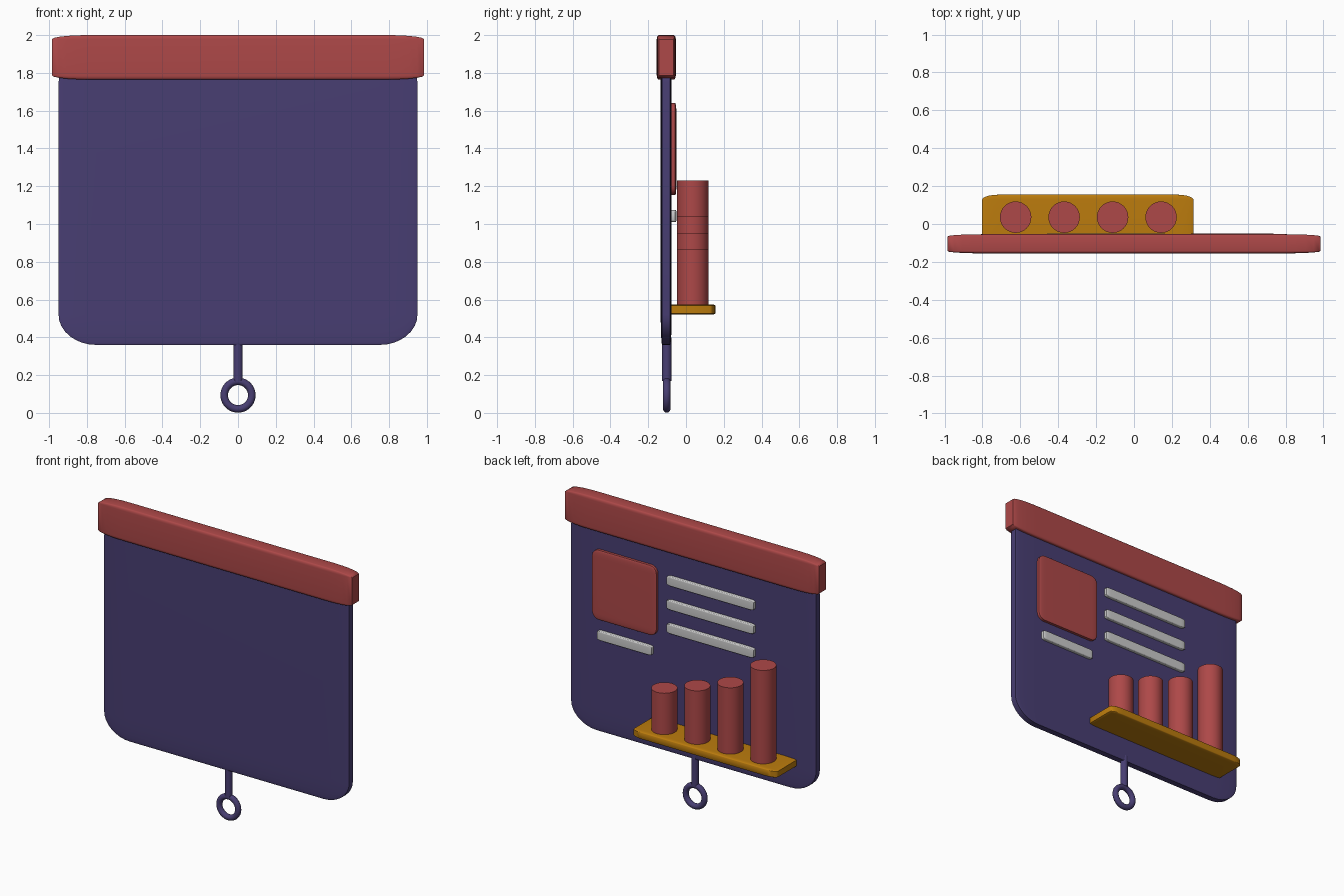
import bpy, bmesh
from math import pi
from mathutils import Vector

if "Cube" in bpy.data.objects:
    bpy.data.objects.remove(bpy.data.objects["Cube"])


def material(name, rgb):
    m = bpy.data.materials.new(name)
    m.diffuse_color = (*rgb, 1)
    m.use_nodes = True
    m.node_tree.nodes["Principled BSDF"].inputs["Base Color"].default_value = m.diffuse_color
    return m


PURPLE = material("purple", (0.065, 0.048, 0.17))
RED = material("red", (0.42, 0.065, 0.065))
GOLD = material("gold", (0.5, 0.2, 0.004))


def finish(ob, name, mat):
    ob.name = name
    if mat:
        ob.data.materials.append(mat)
    bpy.ops.object.select_all(action='DESELECT')
    bpy.context.view_layer.objects.active = ob
    ob.select_set(True)
    bpy.ops.object.shade_smooth_by_angle(angle=0.6)
    return ob


def soft_box(name, x, y, z, radii, mat=None, segments=5):
    """Box spanning the x, y, z ranges, edges rounded with a radius per axis."""
    lo, hi = Vector((x[0], y[0], z[0])), Vector((x[1], y[1], z[1]))
    bm = bmesh.new()
    bmesh.ops.create_cube(bm, size=1)
    bmesh.ops.scale(bm, verts=bm.verts, vec=[s / r for s, r in zip(hi - lo, radii)])
    bmesh.ops.bevel(bm, geom=bm.edges[:], offset=1, segments=segments,
                    profile=0.5, affect='EDGES')
    bmesh.ops.scale(bm, verts=bm.verts, vec=radii)
    bmesh.ops.translate(bm, verts=bm.verts, vec=(lo + hi) / 2)
    me = bpy.data.meshes.new(name)
    bm.to_mesh(me)
    bm.free()
    ob = bpy.data.objects.new(name, me)
    bpy.context.collection.objects.link(ob)
    return finish(ob, name, mat)


def cylinder(name, x, y, z0, z1, radius, mat):
    bpy.ops.mesh.primitive_cylinder_add(vertices=32, radius=radius, depth=z1 - z0,
                                        location=(x, y, (z0 + z1) / 2))
    return finish(bpy.context.object, name, mat)


# Roller housing and hanging screen
soft_box("top_housing", (-0.985, 0.985), (-0.155, -0.054), (1.765, 2.0),
         (0.19, 0.012, 0.022), RED)
soft_box("screen", (-0.95, 0.95), (-0.134, -0.076), (0.36, 1.91),
         (0.2, 0.008, 0.16), PURPLE, 8)

# Pull cord and ring
cylinder("pull_cord", 0, -0.102, 0.17, 0.4, 0.025, PURPLE)
bpy.ops.mesh.primitive_torus_add(major_radius=0.073, minor_radius=0.02,
                                 major_segments=40, minor_segments=14,
                                 location=(0, -0.102, 0.094), rotation=(pi / 2, 0, 0))
finish(bpy.context.object, "pull_ring", PURPLE)

# Picture panel with caption and three text lines
soft_box("picture_panel", (0.27, 0.768), (-0.1, -0.051), (1.153, 1.64),
         (0.05, 0.006, 0.05), RED)
soft_box("caption_line", (0.307, 0.73), (-0.1, -0.051), (1.01, 1.075),
         (0.03, 0.006, 0.009))
for i in range(3):
    z = 1.57 - i * 0.167
    soft_box(f"text_line_{i + 1}", (-0.485, 0.19), (-0.1, -0.051),
             (z - 0.033, z + 0.033), (0.04, 0.006, 0.009))

# Shelf with bar chart columns
soft_box("chart_shelf", (-0.803, 0.315), (-0.11, 0.155), (0.52, 0.575),
         (0.09, 0.028, 0.007), GOLD)
for i, top in enumerate((1.23, 1.04, 0.95, 0.865)):
    cylinder(f"chart_column_{i + 1}", -0.625 + i * 0.256, 0.036, 0.55, top, 0.083, RED)
